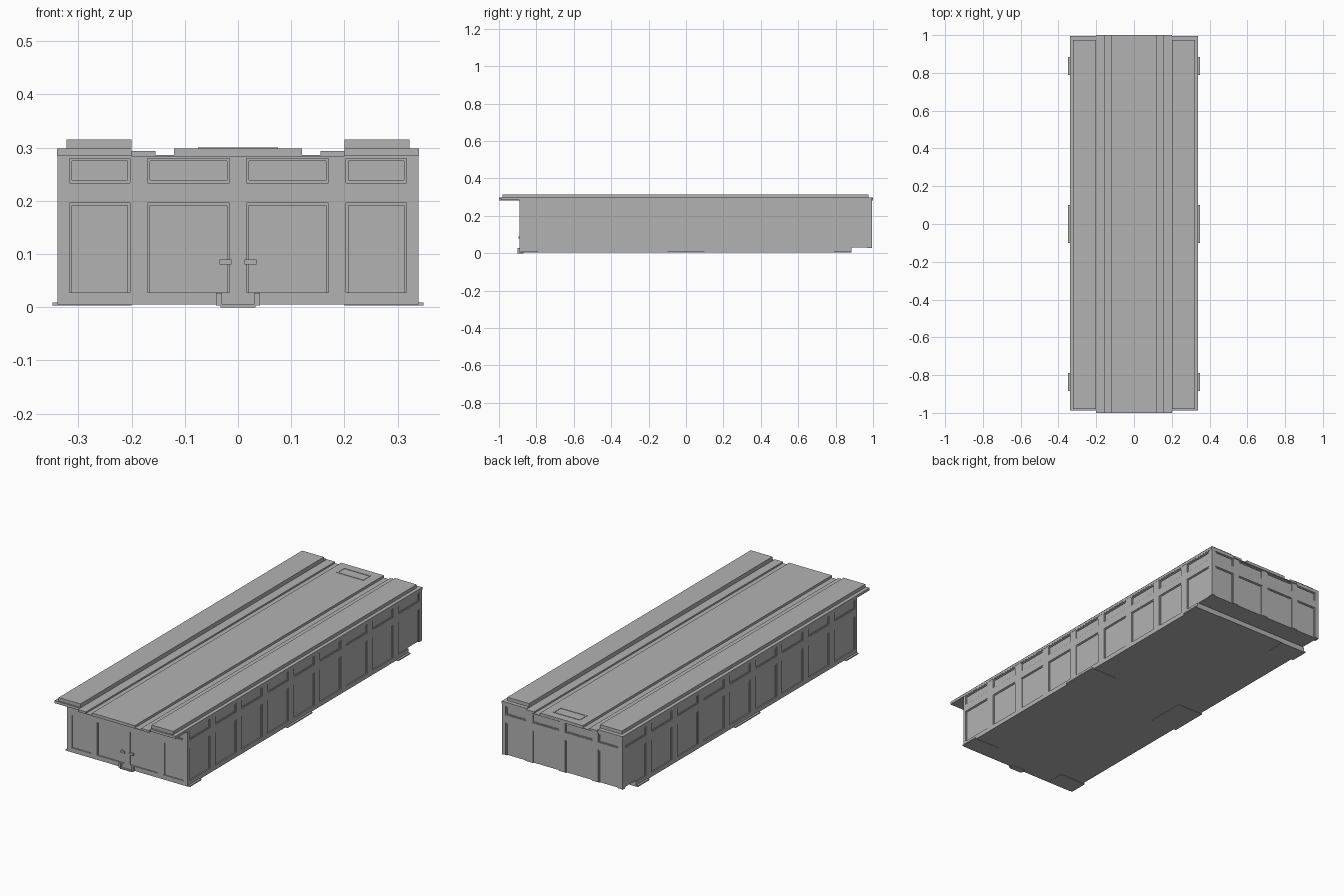
import bpy, bmesh
from mathutils import Vector

cube = bpy.data.objects.get("Cube")
if cube:
    bpy.data.objects.remove(cube, do_unlink=True)

grey = bpy.data.materials.new("plain_grey")
grey.use_nodes = True
colour = (0.45, 0.45, 0.45, 1)
grey.diffuse_color = colour
grey.node_tree.nodes["Principled BSDF"].inputs["Base Color"].default_value = colour


def finish(name, bm):
    bmesh.ops.recalc_face_normals(bm, faces=bm.faces)
    mesh = bpy.data.meshes.new(name)
    bm.to_mesh(mesh)
    bm.free()
    mesh.materials.append(grey)
    obj = bpy.data.objects.new(name, mesh)
    bpy.context.collection.objects.link(obj)
    return obj


def add_box(bm, x, y, z):
    verts = bmesh.ops.create_cube(bm, size=1)["verts"]
    for v in verts:
        v.co = Vector([(r[0] + r[1]) / 2 + c * (r[1] - r[0])
                       for r, c in zip((x, y, z), v.co)])


def boxes(name, *items):
    bm = bmesh.new()
    for item in items:
        add_box(bm, *item)
    return finish(name, bm)


HALF, FRONT, BACK = 0.339, -0.89, 0.995
DEPTH, BASE, STEP, TOP = 0.006, 0.005, 0.03, 0.286
LOWER, UPPER = (0.028, 0.196), (0.234, 0.28)

# Solid core with a raised step under the back end
core_x = (-HALF + DEPTH, HALF - DEPTH)
boxes("body_core",
      (core_x, (FRONT + DEPTH, 0.885), (BASE, TOP)),
      (core_x, (0.885, BACK - DEPTH), (STEP, TOP)))


# Raised wall framing around recessed panels, with thin trim in each opening
def wall(name, openings, start, end, place, low=BASE, low_end=None):
    bm = bmesh.new()

    def strip(along, z, depth=(0, DEPTH)):
        add_box(bm, *place(along, z, depth))

    if low < LOWER[0]:
        strip((start, low_end or end), (low, LOWER[0]))
    strip((start, end), (LOWER[1], UPPER[0]))
    strip((start, end), (UPPER[1], TOP))
    edges = [start] + [e for o in openings for e in o] + [end]
    for a, b in zip(edges[::2], edges[1::2]):
        for z in ((max(low, LOWER[0]), LOWER[1]), UPPER):
            strip((a, b), z)
    t = 0.005
    for a, b in openings:
        for z0, z1 in (LOWER, UPPER):
            for along in ((a, a + t), (b - t, b)):
                strip(along, (z0, z1), (0, DEPTH / 2))
            strip((a + t, b - t), (z1 - t, z1), (0, DEPTH / 2))
            if z0 == UPPER[0]:
                strip((a + t, b - t), (z0, z0 + t), (0, DEPTH / 2))
    finish(name, bm)


def side_place(sign):
    def place(along, z, d):
        return (sorted(sign * (HALF - DEPTH + k) for k in d), along, z)
    return place


def end_place(y, sign):
    def place(along, z, d):
        return (along, sorted(y + sign * (k - DEPTH) for k in d), z)
    return place


bays = [(-0.875 + i * 0.21, -0.708 + i * 0.21) for i in range(9)]
for side, sign in (("left", 1), ("right", -1)):
    wall(side + "_wall", bays, FRONT, BACK, side_place(sign), low_end=0.885)
ends = [(-0.317, -0.203), (-0.17, -0.016), (0.016, 0.17), (0.203, 0.317)]
wall("front_wall", ends, -HALF, HALF, end_place(FRONT, -1))
wall("back_wall", ends, -HALF, HALF, end_place(BACK, 1), low=STEP)

# Central deck: stepped cross-section with a channel on each side
half = [(0.12, 0.298), (0.12, 0.286), (0.155, 0.286), (0.155, 0.294),
        (0.2, 0.294), (0.2, 0.283)]
profile = half + [(-x, z) for x, z in reversed(half)]
bm = bmesh.new()
face = bm.faces.new([bm.verts.new((x, -1, z)) for x, z in profile])
ext = bmesh.ops.extrude_face_region(bm, geom=[face])["geom"]
moved = [g for g in ext if isinstance(g, bmesh.types.BMVert)]
bmesh.ops.translate(bm, vec=(0, 2, 0), verts=moved)
finish("central_deck", bm)

# Raised platforms, their slabs, and the plates under the body
for side, s in (("left", 1), ("right", -1)):
    def span(a, b):
        return sorted((s * a, s * b))
    boxes(side + "_roof_slab", (span(0.2, 0.34), (-0.988, BACK), (0.285, 0.298)))
    boxes(side + "_platform", (span(0.2, 0.322), (-0.98, 0.975), (0.298, 0.315)))
    boxes(side + "_under_plates",
          *[(span(0.2, 0.349), y, (0.003, 0.009))
            for y in ((-0.885, -0.79), (-0.1, 0.1), (0.79, 0.885))])

# Rectangular hatch frame near the back of the deck
boxes("deck_hatch",
      ((-0.075, 0.075), (0.9, 0.905), (0.298, 0.3)),
      ((-0.075, 0.075), (0.955, 0.96), (0.298, 0.3)),
      ((-0.075, -0.07), (0.905, 0.955), (0.298, 0.3)),
      ((0.07, 0.075), (0.905, 0.955), (0.298, 0.3)))

# Bracket at the foot of the front wall
boxes("front_bracket",
      ((-0.033, 0.033), (-0.9, -0.87), (0, 0.005)),
      *[(sorted((s * 0.03, s * 0.041)), (-0.9, -0.88), (0.003, 0.027)) for s in (-1, 1)])

# Small latch on the front doors
boxes("front_latch",
      *[(sorted((s * 0.012, s * 0.035)), (-0.895, -0.884), (0.08, 0.09)) for s in (-1, 1)])
